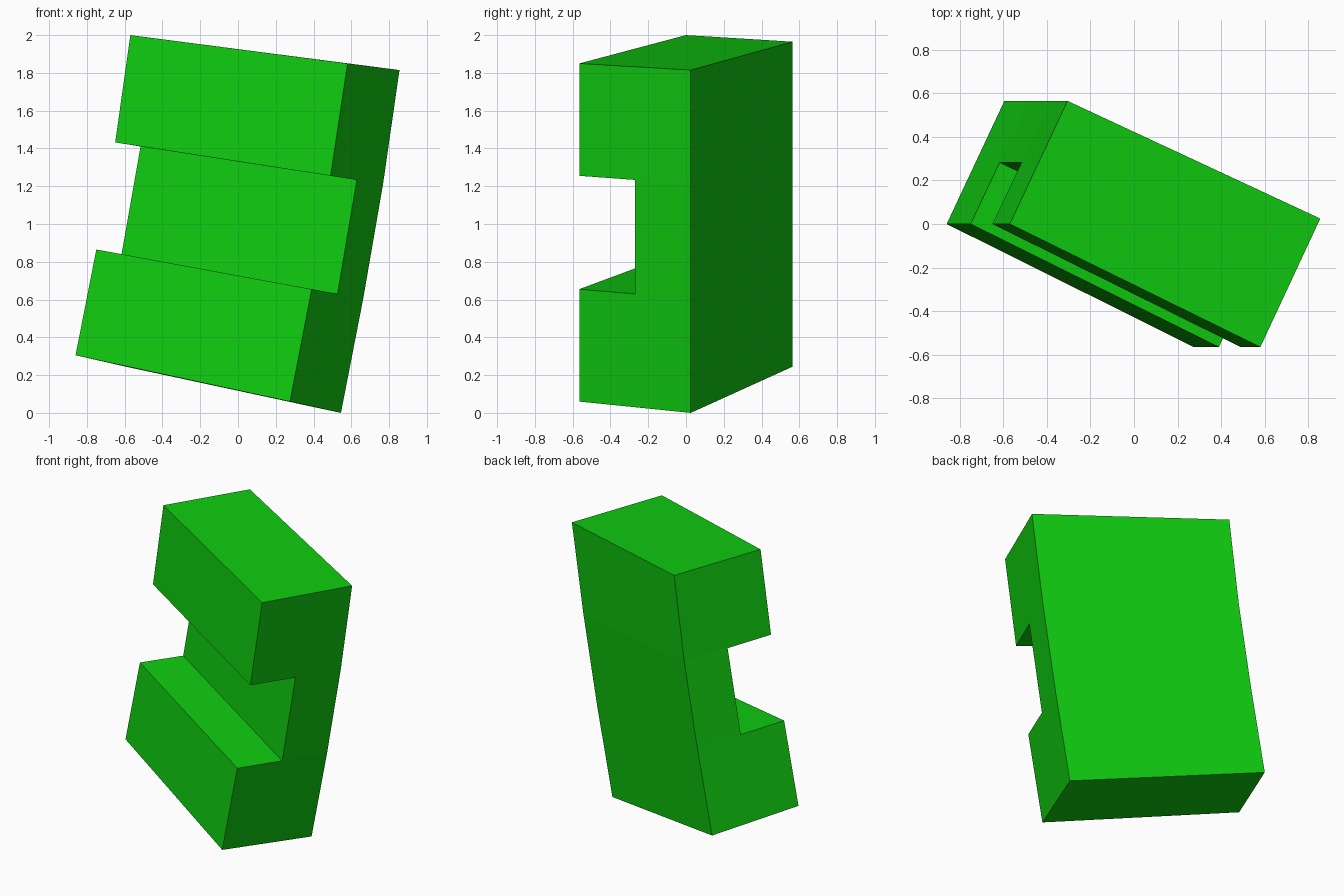
import bpy
import bmesh
from mathutils import Vector

cube = bpy.data.objects.get("Cube")
if cube:
    bpy.data.objects.remove(cube, do_unlink=True)

# Single green material
green = bpy.data.materials.new("bright green")
green.use_nodes = True
colour = (0.005, 0.60, 0.005, 1.0)
green.diffuse_color = colour
bsdf = green.node_tree.nodes["Principled BSDF"]
bsdf.inputs["Base Color"].default_value = colour
bsdf.inputs["Roughness"].default_value = 0.7

# Tilted cross-sections, bottom to top: front left, front right, back right, back left
levels = [
    ((-0.86, 0.0, 0.305), (0.275, -0.565, 0.06), (0.545, 0.025, 0.0), (-0.595, 0.565, 0.245)),
    ((-0.75, 0.0, 0.865), (0.39, -0.565, 0.655), (0.663, 0.025, 0.605), (-0.483, 0.565, 0.815)),
    ((-0.65, 0.0, 1.432), (0.49, -0.565, 1.255), (0.768, 0.025, 1.212), (-0.382, 0.565, 1.389)),
    ((-0.57, 0.0, 2.0), (0.58, -0.565, 1.85), (0.855, 0.025, 1.815), (-0.305, 0.565, 1.965)),
]

bm = bmesh.new()
verts = {}


def point(level, depth, side):
    """Vertex on a level; depth 0 front, 1 middle, 2 back; side 0 left, 1 right."""
    key = (level, depth, side)
    if key not in verts:
        fl, fr, br, bl = (Vector(c) for c in levels[level])
        front, back = (fl, bl) if side == 0 else (fr, br)
        verts[key] = bm.verts.new(front.lerp(back, depth / 2))
    return verts[key]


# C-shaped side outline as (level, depth), swept across the width
outline = [(0, 0), (1, 0), (1, 1), (2, 1), (2, 0), (3, 0),
           (3, 1), (3, 2), (2, 2), (1, 2), (0, 2), (0, 1)]
for a, b in zip(outline, outline[1:] + outline[:1]):
    bm.faces.new([point(*a, 0), point(*a, 1), point(*b, 1), point(*b, 0)])

# Side caps, leaving the notch cell open
for level in range(3):
    for depth in range(2):
        if (level, depth) == (1, 0):
            continue
        for side in range(2):
            bm.faces.new([point(level, depth, side), point(level, depth + 1, side),
                          point(level + 1, depth + 1, side), point(level + 1, depth, side)])

bmesh.ops.recalc_face_normals(bm, faces=bm.faces[:])
mesh = bpy.data.meshes.new("notched_block")
bm.to_mesh(mesh)
bm.free()
mesh.materials.append(green)
block = bpy.data.objects.new("notched_block", mesh)
bpy.context.collection.objects.link(block)
